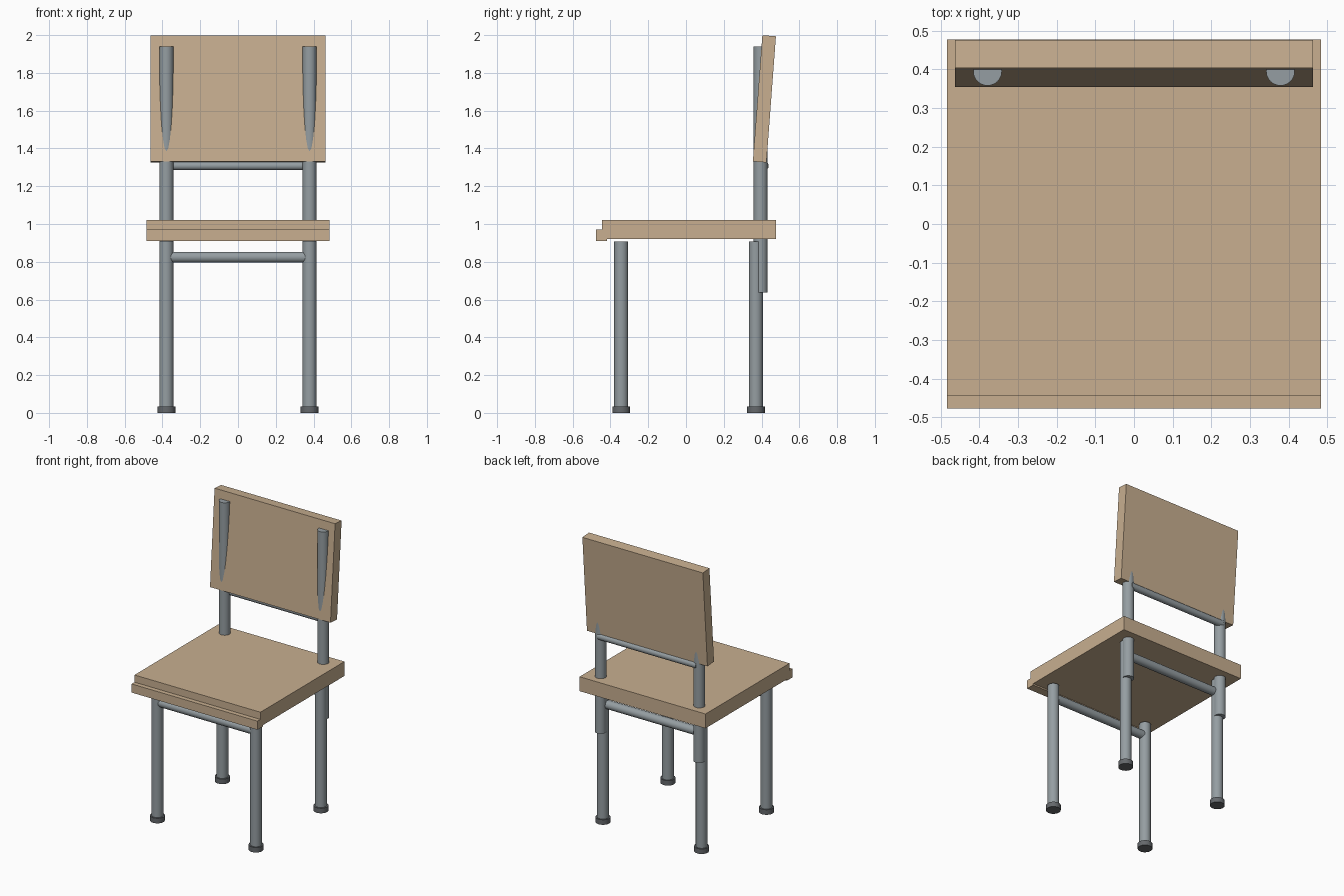
import bpy
from math import radians

if "Cube" in bpy.data.objects:
    bpy.data.objects.remove(bpy.data.objects["Cube"])


def material(name, color):
    m = bpy.data.materials.new(name)
    m.diffuse_color = (*color, 1)
    m.use_nodes = True
    m.node_tree.nodes["Principled BSDF"].inputs["Base Color"].default_value = m.diffuse_color
    return m


WOOD = material("wood", (0.58, 0.43, 0.28))
STEEL = material("steel", (0.30, 0.34, 0.36))
RUBBER = material("rubber", (0.13, 0.14, 0.15))


def finish(name, mat):
    ob = bpy.context.object
    ob.name = name
    ob.data.materials.append(mat)
    return ob


def board(name, center, size, tilt=0.0):
    bpy.ops.mesh.primitive_cube_add(size=1, location=center)
    ob = finish(name, WOOD)
    ob.scale = size
    bpy.ops.object.transform_apply(location=False, rotation=False, scale=True)
    ob.rotation_euler.x = tilt
    return ob


def tube(name, x, y, z0, z1, r, mat=STEEL):
    bpy.ops.mesh.primitive_cylinder_add(vertices=24, radius=r, depth=z1 - z0,
                                        location=(x, y, (z0 + z1) / 2))
    finish(name, mat)
    bpy.ops.object.shade_smooth_by_angle(angle=radians(40))


def crossbar(name, y, z, r):
    bpy.ops.mesh.primitive_cylinder_add(vertices=24, radius=r, depth=2 * LEG_X,
                                        location=(0, y, z),
                                        rotation=(0, radians(90), 0))
    finish(name, STEEL)
    bpy.ops.object.shade_smooth_by_angle(angle=radians(40))


LEG_X, FRONT_Y, BACK_Y, POST_Y = 0.379, -0.343, 0.37, 0.395

# Wooden seat, front lip and tilted backrest
board("seat", (0, 0.016, 0.97), (0.968, 0.922, 0.10))
board("seat_front_lip", (0, -0.447, 0.94), (0.968, 0.06, 0.06))
board("backrest", (0, 0.415, 1.6625), (0.926, 0.072, 0.67), radians(-4.3))

# Legs, feet and back posts on both sides
for side, s in (("left", -1), ("right", 1)):
    x = s * LEG_X
    for place, y in (("front", FRONT_Y), ("back", BACK_Y)):
        tube(f"{place}_leg_{side}", x, y, 0.01, 0.908, 0.037)
        tube(f"{place}_foot_{side}", x, y, 0, 0.035, 0.047, RUBBER)
    tube(f"back_post_{side}", x, POST_Y, 0.637, 1.94, 0.037)

# Crossbars between the legs and between the posts
crossbar("front_crossbar", FRONT_Y, 0.824, 0.029)
crossbar("back_crossbar", BACK_Y, 0.824, 0.029)
crossbar("backrest_crossbar", 0.415, 1.308, 0.023)
